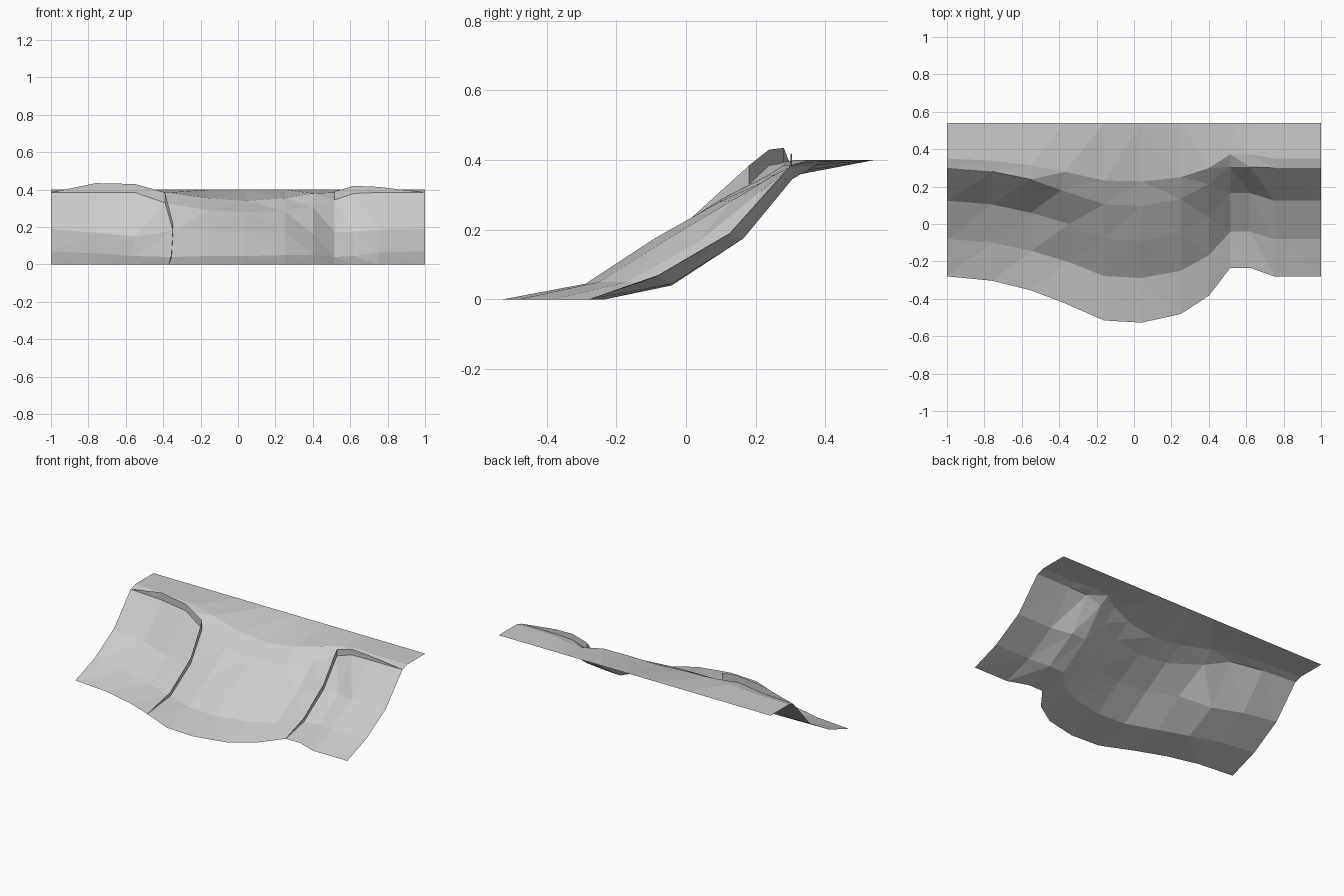
import bpy

if "Cube" in bpy.data.objects:
    bpy.data.objects.remove(bpy.data.objects["Cube"], do_unlink=True)

# One plain stone colour
stone = bpy.data.materials.new("pale_grey_stone")
stone.use_nodes = True
stone.diffuse_color = (0.6, 0.6, 0.6, 1)
stone.node_tree.nodes["Principled BSDF"].inputs["Base Color"].default_value = stone.diffuse_color


def make_object(name, points, faces):
    mesh = bpy.data.meshes.new(name)
    mesh.from_pydata(points, [], faces)
    mesh.materials.append(stone)
    mesh.update()
    obj = bpy.data.objects.new(name, mesh)
    bpy.context.collection.objects.link(obj)
    return obj


# Cross-section rows from foot to plateau: depth at the ends, and how far
# each row follows the forward bulge of the hillside
row_depth = (-.28, -.08, .125, .30, .35, .54)
row_follow = (1.15, .97, 1, .95, .57, 0)

# Columns across the slope: x, bulge shift, heights of the four inner rows
columns = (
    (-1, 0, .07, .19, .385, .4),
    (-.76, -.02, .06, .17, .385, .4),
    (-.55, -.065, .045, .15, .385, .4),
    (-.37, -.125, .04, .18, .33, .385),
    (-.16, -.205, .045, .175, .29, .355),
    (.04, -.215, .045, .175, .28, .34),
    (.25, -.175, .05, .175, .285, .355),
    (.4, -.09, .05, .165, .31, .38),
    (.515, .04, .04, .175, .345, .385),
    (.62, .04, .045, .175, .38, .395),
    (.75, 0, .065, .185, .385, .4),
    (1, 0, .07, .19, .385, .4),
)
LEDGE_A, LEDGE_B = 3, 8      # columns where the rock ledges climb the slope
LIP_ROW = 3                  # row where the ledges turn outwards
ROWS = len(row_depth)

# The ledge on the -x side bows slightly as it climbs
bow = {(LEDGE_A, 1): .015, (LEDGE_A, 2): .023, (LEDGE_A, LIP_ROW): -.02}


def ground(col, row):
    x, shift, *inner = columns[col]
    heights = [0, *inner, .4]
    y = row_depth[row] + shift * row_follow[row]
    if row == LIP_ROW:
        y = min(y, .305)
    return (x + bow.get((col, row), 0), y, heights[row])


# Hillside sheet, split into flat triangles
points = [ground(c, r) for c in range(len(columns)) for r in range(ROWS)]
faces = []
for c in range(len(columns) - 1):
    for r in range(ROWS - 1):
        a, b = c * ROWS + r, (c + 1) * ROWS + r
        if c < 5:
            faces += [(a, b, b + 1), (a, b + 1, a + 1)]
        else:
            faces += [(a, b, a + 1), (b, b + 1, a + 1)]
make_object("hillside", points, faces)


# Thin upright ledge following the ground up one column and out along the lip
def ledge(name, col, outward_columns, heights, flip):
    path = [(col, r) for r in range(LIP_ROW + 1)]
    path += [(c, LIP_ROW) for c in outward_columns]
    low = [ground(*step) for step in path]
    high = [(x, y, z + h) for (x, y, z), h in zip(low, heights)]
    n = len(path)
    strip = [(i, i + 1, n + i + 1, n + i) for i in range(n - 1)]
    if flip:
        strip = [face[::-1] for face in strip]
    make_object(name, low + high, strip)


ledge("right_ledge", LEDGE_A, (2, 1, 0), (0, .025, .04, .055, .045, .05, 0), False)
ledge("left_ledge", LEDGE_B, (9, 10, 11), (0, .025, .035, .045, .04, .03, 0), False)
